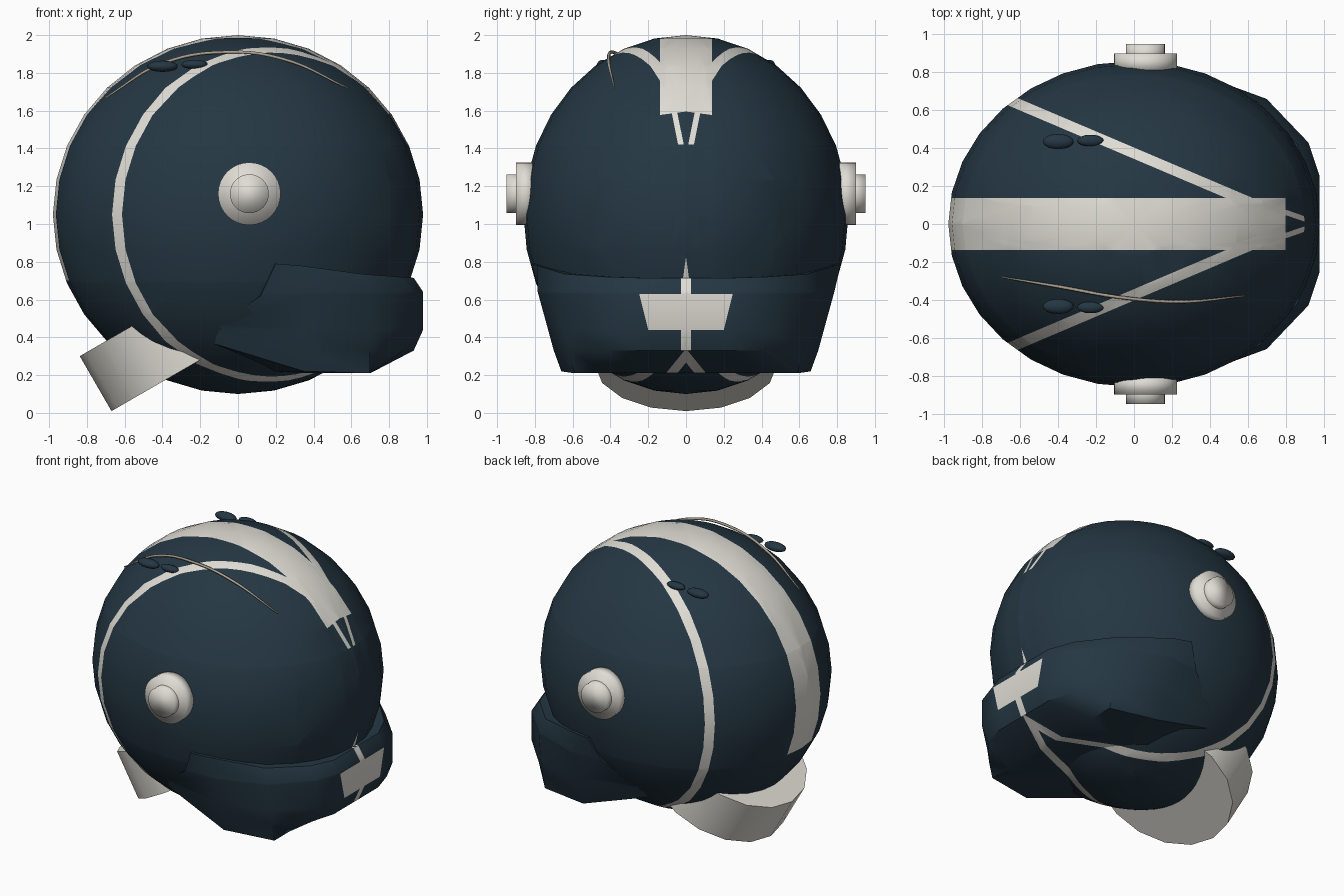
import bpy
import bmesh
import math
from mathutils import Vector, Matrix

cube = bpy.data.objects.get("Cube")
if cube:
    bpy.data.objects.remove(cube, do_unlink=True)


def make_material(name, rgb):
    mat = bpy.data.materials.new(name)
    mat.use_nodes = True
    mat.diffuse_color = (*rgb, 1)
    mat.node_tree.nodes["Principled BSDF"].inputs["Base Color"].default_value = (*rgb, 1)
    return mat


navy = make_material("navy_blue", (0.018, 0.038, 0.056))
white = make_material("warm_white", (0.74, 0.72, 0.66))
tan = make_material("dull_tan", (0.40, 0.35, 0.28))


def finish(name, bm, materials, sharp=None):
    """Turn a bmesh into a smooth shaded object, optionally with sharp edges."""
    bmesh.ops.recalc_face_normals(bm, faces=bm.faces)
    for face in bm.faces:
        face.smooth = True
    mesh = bpy.data.meshes.new(name)
    bm.to_mesh(mesh)
    bm.free()
    for mat in materials:
        mesh.materials.append(mat)
    if sharp:
        mesh.set_sharp_from_angle(angle=math.radians(sharp))
    obj = bpy.data.objects.new(name, mesh)
    bpy.context.collection.objects.link(obj)
    return obj


def paint(bm, planes, rule):
    """Cut along the planes, then give the second colour to faces by rule."""
    for point, normal in planes:
        bmesh.ops.bisect_plane(bm, geom=bm.verts[:] + bm.edges[:] + bm.faces[:],
                               plane_co=point, plane_no=normal, dist=1e-5)
    for face in bm.faces:
        face.material_index = int(rule(*face.calc_center_median()))


def both_sides(point, normal):
    flip = Vector((1, -1, 1))
    return [(Vector(point), Vector(normal)), (Vector(point) * flip, Vector(normal) * flip)]


def ellipsoid(bm, centre, radii, u=32, v=16):
    matrix = Matrix.Translation(centre) @ Matrix.Diagonal((*radii, 1))
    bmesh.ops.create_uvsphere(bm, u_segments=u, v_segments=v, radius=1, matrix=matrix)


# Side stripes lie between two vertical planes on each side
SLOPE = 0.425
WIDTH = 0.06


def stripe_outer(x):
    return 0.14 + SLOPE * (0.62 - x)


def in_side_stripe(x, y):
    return stripe_outer(x) - WIDTH < abs(y) < stripe_outer(x)


stripe_planes = []
for inset in (0, WIDTH):
    stripe_planes += both_sides((0, stripe_outer(0) - inset, 0), (SLOPE, 1, 0))

# Shell with the centre band, its two prongs and the side stripes
BAND = 0.137
MID = 1.05
PRONG = 1.42


def shell_rule(x, y, z):
    d = abs(y)
    if d < BAND and ((z > MID and x < 0.8) or (x < 0 and z > 0.7)):
        return True
    if x > 0.8 and z > PRONG:
        rise = 0.2 * (z - PRONG)
        return 0.012 + rise < d < 0.042 + rise
    return in_side_stripe(x, y) and (x < 0.75 or z < MID)


bm = bmesh.new()
ellipsoid(bm, (0, 0, MID), (0.98, 0.86, 0.95))
shell_planes = stripe_planes + both_sides((0, BAND, 0), (0, 1, 0))
for y in (0.012, 0.042):
    shell_planes += both_sides((0, y, PRONG), (0, 1, -0.2))
shell_planes += [((0.8, 0, 0), (1, 0, 0)), ((0, 0, PRONG), (0, 0, 1)), ((0, 0, 0.7), (0, 0, 1))]
paint(bm, shell_planes, shell_rule)
finish("shell", bm, [navy, white])

# Chin guard: profiles from top to bottom, lofted from the front to the side
stations = [
    [(.93, .25, .715), (.98, .25, .64), (.98, .25, .44), (.93, .25, .33), (.7, .25, .21)],
    [(.86, .42, .72), (.92, .43, .64), (.92, .43, .44), (.88, .42, .33), (.7, .42, .21)],
    [(.66, .64, .735), (.7, .66, .64), (.7, .64, .44), (.7, .62, .33), (.7, .59, .21)],
    [(.33, .79, .78), (.36, .785, .64), (.36, .73, .44), (.36, .7, .33), (.35, .66, .22)],
    [(.2, .82, .79), (.12, .77, .62), (-.09, .67, .47), (-.14, .62, .42), (-.17, .58, .38)],
]


def shrink(p, k):
    return (p[0] * k, p[1] * k, p[2])


rings = [[shrink(s[0], 0.8)] + s + [shrink(s[-1], 0.3)] for s in stations]
rings.append([shrink(p, 0.75) for p in rings[-1]])
rings = [[(x, -y, z) for x, y, z in ring] for ring in reversed(rings)] + rings

PLATE_LOW, PLATE_TOP = 0.44, 0.63
PLATE_HALF = 0.2
FLARE = 0.25
STEM = 0.026


def chin_rule(x, y, z):
    d = abs(y)
    if x > 0.9 and PLATE_LOW < z < PLATE_TOP:
        return d < PLATE_HALF + FLARE * (z - PLATE_LOW)
    if x > 0.9 and z > 0.33:
        return d < STEM
    return z < 0.33 and in_side_stripe(x, y)


bm = bmesh.new()
loops = [[bm.verts.new(p) for p in ring] for ring in rings]
for a, b in zip(loops, loops[1:]):
    for i in range(len(a)):
        j = (i + 1) % len(a)
        bm.faces.new((a[i], a[j], b[j], b[i]))
chin_planes = stripe_planes + both_sides((0, STEM, 0), (0, 1, 0))
chin_planes += both_sides((0, PLATE_HALF, PLATE_LOW), (0, 1, -FLARE))
chin_planes += [((0, 0, PLATE_LOW), (0, 0, 1)), ((0, 0, PLATE_TOP), (0, 0, 1))]
paint(bm, chin_planes, chin_rule)
finish("chin_guard", bm, [navy, white], sharp=35)


# Tilted neck collar and the round ear caps
def cylinder(name, centre, axis, radius, depth, segments, sharp=None):
    bm = bmesh.new()
    turn = Vector((0, 0, 1)).rotation_difference(Vector(axis)).to_matrix().to_4x4()
    bmesh.ops.create_cone(bm, cap_ends=True, segments=segments, radius1=radius, radius2=radius,
                          depth=depth, matrix=Matrix.Translation(centre) @ turn)
    finish(name, bm, [white], sharp)


cylinder("neck_collar", (-0.338, 0, 0.395), (-0.5, 0, 0.866), 0.48, 0.336, 16, sharp=40)
for side, label in ((1, "back"), (-1, "front")):
    cylinder(label + "_ear_disc", (0.06, side * 0.85, 1.16), (0, side, 0), 0.166, 0.1, 32)
    cylinder(label + "_ear_knob", (0.06, side * 0.9, 1.16), (0, side, 0), 0.103, 0.1, 32)

    # Small oval studs on the crown
    for part, centre, radii in (
            ("rear", (-0.4, side * 0.435, 1.835), (0.082, 0.04, 0.03)),
            ("fore", (-0.23, side * 0.44, 1.845), (0.07, 0.031, 0.024))):
        bm = bmesh.new()
        ellipsoid(bm, centre, radii, 16, 8)
        finish(label + "_" + part + "_stud", bm, [navy])

# Thin tapered wire along one side of the crown
curve = bpy.data.curves.new("crown_wire", "CURVE")
curve.dimensions = "3D"
curve.bevel_depth = 0.009
curve.bevel_resolution = 1
curve.use_fill_caps = True
path = [(-.7, -.28, 1.67), (-.4, -.33, 1.85), (-.05, -.39, 1.91), (.25, -.41, 1.87), (.58, -.38, 1.72)]
spline = curve.splines.new("BEZIER")
spline.bezier_points.add(len(path) - 1)
for i, (point, co) in enumerate(zip(spline.bezier_points, path)):
    point.co = co
    point.handle_left_type = point.handle_right_type = "AUTO"
    point.radius = 0.5 if i in (0, len(path) - 1) else 1
curve.materials.append(tan)
bpy.context.collection.objects.link(bpy.data.objects.new("crown_wire", curve))
